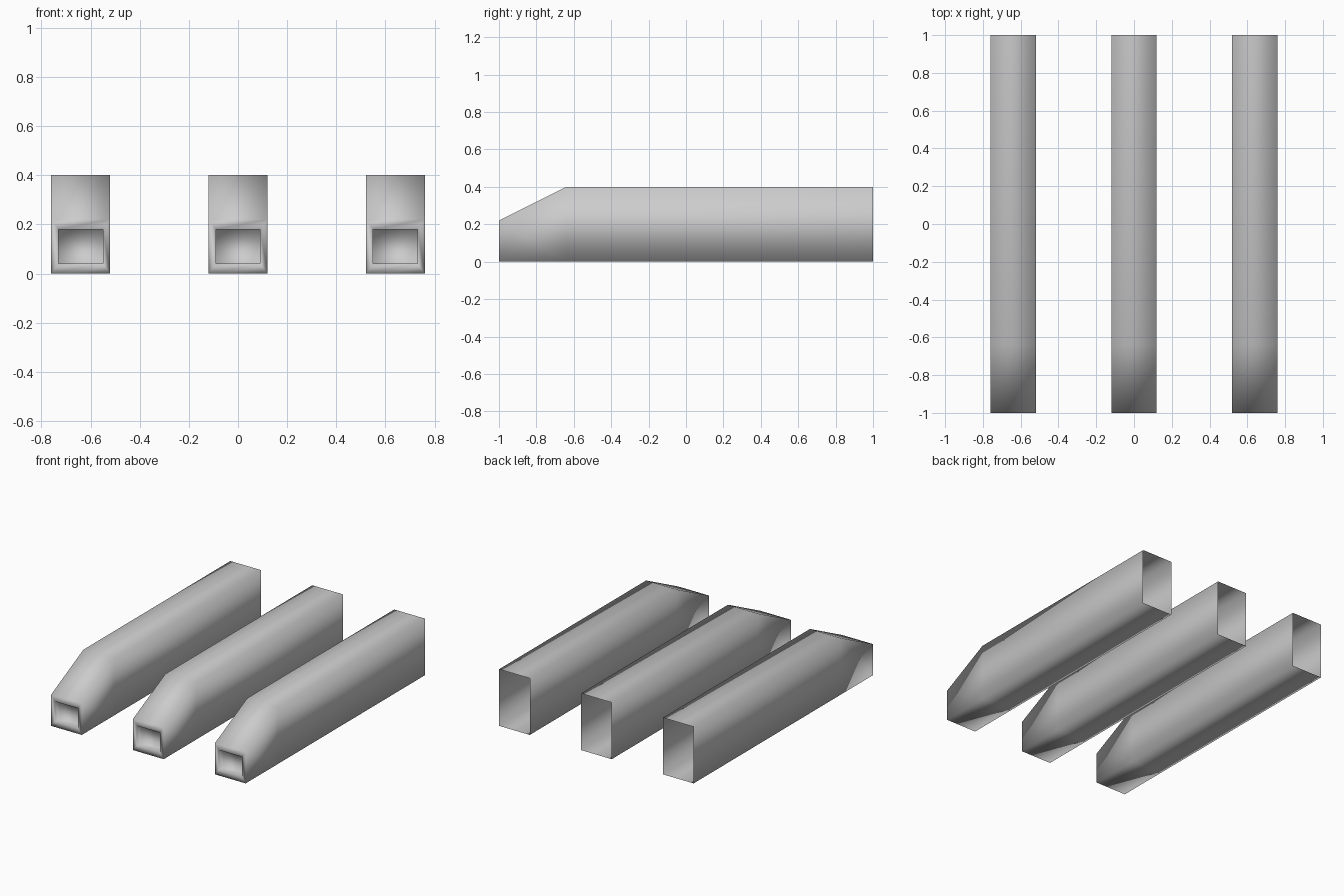
import bpy
import bmesh

cube = bpy.data.objects.get("Cube")
if cube:
    bpy.data.objects.remove(cube, do_unlink=True)

# Single grey material
grey = bpy.data.materials.new("light grey")
grey.use_nodes = True
colour = (0.6, 0.6, 0.6, 1)
grey.diffuse_color = colour
grey.node_tree.nodes["Principled BSDF"].inputs["Base Color"].default_value = colour

# Rectangular sections from the open rear to the recess floor:
# y, half width, bottom, top
SECTIONS = [
    (1.0, 0.12, 0.0, 0.4),       # open rear
    (-0.64, 0.12, 0.0, 0.4),     # shoulder of the slope
    (-1.0, 0.12, 0.0, 0.22),     # nose
    (-1.0, 0.09, 0.04, 0.18),    # recess rim
    (-0.95, 0.09, 0.04, 0.18),   # recess floor
]


def make_beam(name, x):
    """Hollow beam with a sloped nose and a recess in its front face."""
    bm = bmesh.new()
    loops = []
    for y, w, low, high in SECTIONS:
        corners = [(-w, low), (w, low), (w, high), (-w, high)]
        loops.append([bm.verts.new((cx, y, cz)) for cx, cz in corners])
    for a, b in zip(loops, loops[1:]):
        for i in range(4):
            j = (i + 1) % 4
            bm.faces.new((a[i], b[i], b[j], a[j]))
    bm.faces.new(loops[-1])

    # Face the shell outwards, judged by its underside
    bm.normal_update()
    bm.faces.ensure_lookup_table()
    if bm.faces[0].normal.z > 0:
        bmesh.ops.reverse_faces(bm, faces=bm.faces[:-1])
    bm.normal_update()
    if bm.faces[-1].normal.y > 0:
        bmesh.ops.reverse_faces(bm, faces=[bm.faces[-1]])
    for face in bm.faces:
        face.smooth = True

    mesh = bpy.data.meshes.new(name)
    bm.to_mesh(mesh)
    bm.free()
    mesh.materials.append(grey)
    beam = bpy.data.objects.new(name, mesh)
    beam.location.x = x
    bpy.context.collection.objects.link(beam)


# Three parallel beams
for name, x in (("right_beam", -0.64), ("middle_beam", 0), ("left_beam", 0.64)):
    make_beam(name, x)
